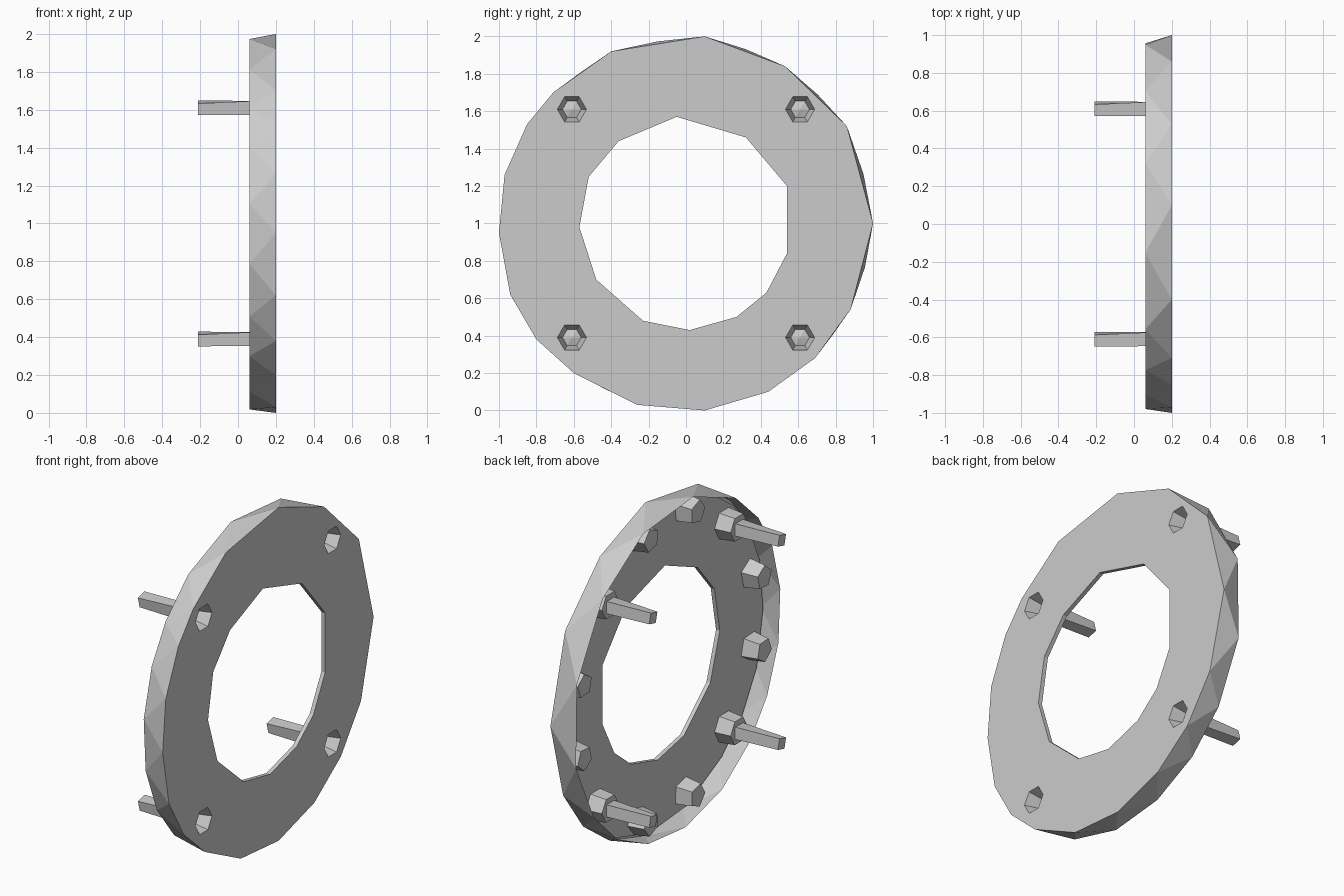
import bpy, bmesh, math
from mathutils import Vector

if "Cube" in bpy.data.objects:
    bpy.data.objects.remove(bpy.data.objects["Cube"])

FRONT, INNER, BACK = 0.20, 0.175, 0.06

grey = bpy.data.materials.new("light grey")
grey.diffuse_color = (0.6, 0.6, 0.6, 1)
grey.use_nodes = True
grey.node_tree.nodes["Principled BSDF"].inputs["Base Color"].default_value = grey.diffuse_color


def finish(name, bm, recalc=True):
    if recalc:
        bmesh.ops.recalc_face_normals(bm, faces=bm.faces[:])
    me = bpy.data.meshes.new(name)
    bm.to_mesh(me)
    bm.free()
    me.materials.append(grey)
    ob = bpy.data.objects.new(name, me)
    bpy.context.collection.objects.link(ob)
    return ob


def circle(n, r, cy=0, cz=1, turn=0):
    """Points (y, z) of a regular polygon."""
    return [(cy + r * math.cos(turn + 2 * math.pi * i / n),
             cz + r * math.sin(turn + 2 * math.pi * i / n)) for i in range(n)]


def loop(bm, pts, x):
    return [bm.verts.new((x, y, z)) for y, z in pts]


def bridge(bm, a, b):
    n = len(a)
    for i in range(n):
        bm.faces.new((a[i], a[(i + 1) % n], b[(i + 1) % n], b[i]))


def zigzag(bm, a, b):
    """Triangles between a loop and a loop turned by half a step."""
    n = len(a)
    for i in range(n):
        j = (i + 1) % n
        bm.faces.new((a[i], a[j], b[i]))
        bm.faces.new((a[j], b[j], b[i]))


def sheet(bm, loops, direction):
    """Flat plate bounded by the first loop, with the others as holes."""
    edges = []
    for l in loops:
        for i in range(len(l)):
            a, b = l[i], l[(i + 1) % len(l)]
            edges.append(bm.edges.get((a, b)) or bm.edges.new((a, b)))
    bmesh.ops.triangle_fill(bm, use_beauty=True, use_dissolve=False,
                            edges=edges, normal=Vector((direction, 0, 0)))


# irregular faceted outlines (y, z)
outer = [(.1, 2), (.53, 1.84), (.86, 1.52), (1, 1), (.88, .54), (.69, .28),
         (.44, .1), (.1, 0), (-.26, .03), (-.6, .2), (-.8, .38), (-.94, .62),
         (-1, .95), (-.97, 1.26), (-.85, 1.53), (-.71, 1.7), (-.4, 1.92)]
hole = [(-.05, 1.57), (.32, 1.46), (.54, 1.2), (.54, .84), (.43, .63),
        (.27, .5), (.02, .43), (-.23, .48), (-.48, .7), (-.57, .98),
        (-.52, 1.25), (-.36, 1.44)]
mounts = [(y, 1 + z) for y in (-.61, .61) for z in (-.61, .61)]

# rear edge of the rim lies half a step round from the front edge
rear = []
for i, p in enumerate(outer):
    q = outer[(i + 1) % len(outer)]
    d = Vector((p[0] + q[0], p[1] + q[1] - 2)).normalized() * .985
    rear.append((d.x, 1 + d.y))

# ring plate: front face, hole wall and inner face
bm = bmesh.new()
f_out, f_hole = loop(bm, outer, FRONT), loop(bm, hole, FRONT)
sheet(bm, [f_out, f_hole] + [loop(bm, circle(6, .078, *m), FRONT) for m in mounts], 1)
b_out = loop(bm, [(y * .98, 1 + (z - 1) * .98) for y, z in outer], INNER)
b_hole = loop(bm, hole, INNER)
sheet(bm, [b_out, b_hole] + [loop(bm, circle(6, .09, *m), INNER) for m in mounts], -1)
bridge(bm, f_hole, b_hole)
for f in bm.faces:
    f.normal_update()
    c = f.calc_center_median()
    if abs(f.normal.x) > .5:
        want = Vector((1 if c.x > .19 else -1, 0, 0))
    else:
        want = Vector((0, -c.y, 1 - c.z))
    if f.normal.dot(want) < 0:
        f.normal_flip()
finish("ring_plate", bm, False)

# outer rim wall, a thin shell
bm = bmesh.new()
zigzag(bm, loop(bm, outer, FRONT), loop(bm, rear, BACK))
for f in bm.faces:
    f.normal_update()
    c = f.calc_center_median()
    if f.normal.dot(Vector((0, c.y, c.z - 1))) < 0:
        f.normal_flip()
finish("rim_wall", bm, False)

# mounts: screw recess, boss behind it and long pin
for m in mounts:
    bm = bmesh.new()
    lip = loop(bm, circle(6, .078, *m), FRONT)
    seat = loop(bm, circle(6, .05, *m), .11)
    tip = bm.verts.new((.125, *m))
    bridge(bm, lip, seat)
    for i in range(6):
        bm.faces.new((seat[i], seat[(i + 1) % 6], tip))
    base = loop(bm, circle(6, .09, *m), INNER)
    end = loop(bm, circle(6, .08, *m), .075)
    bridge(bm, lip, base)
    bridge(bm, base, end)
    bm.faces.new(end)
    finish("screw_boss", bm)

    bm = bmesh.new()
    turn = math.atan2(m[1] - 1, m[0])
    a = loop(bm, circle(4, .052, *m, turn), .09)
    b = loop(bm, circle(4, .045, *m, turn + .25), -.21)
    bridge(bm, a, b)
    bm.faces.new(a)
    bm.faces.new(b)
    finish("pin", bm)

# eight small studs inside the rim, either side of each axis
for k in range(4):
    for s in (-1, 1):
        t = k * math.pi / 2 + s * math.radians(14.5)
        c = (.88 * math.cos(t), 1 + .88 * math.sin(t))
        bm = bmesh.new()
        a = loop(bm, circle(5, .085, *c, t), INNER)
        b = loop(bm, circle(5, .07, *c, t), .075)
        bridge(bm, a, b)
        bm.faces.new(a)
        bm.faces.new(b)
        finish("rim_stud", bm)
